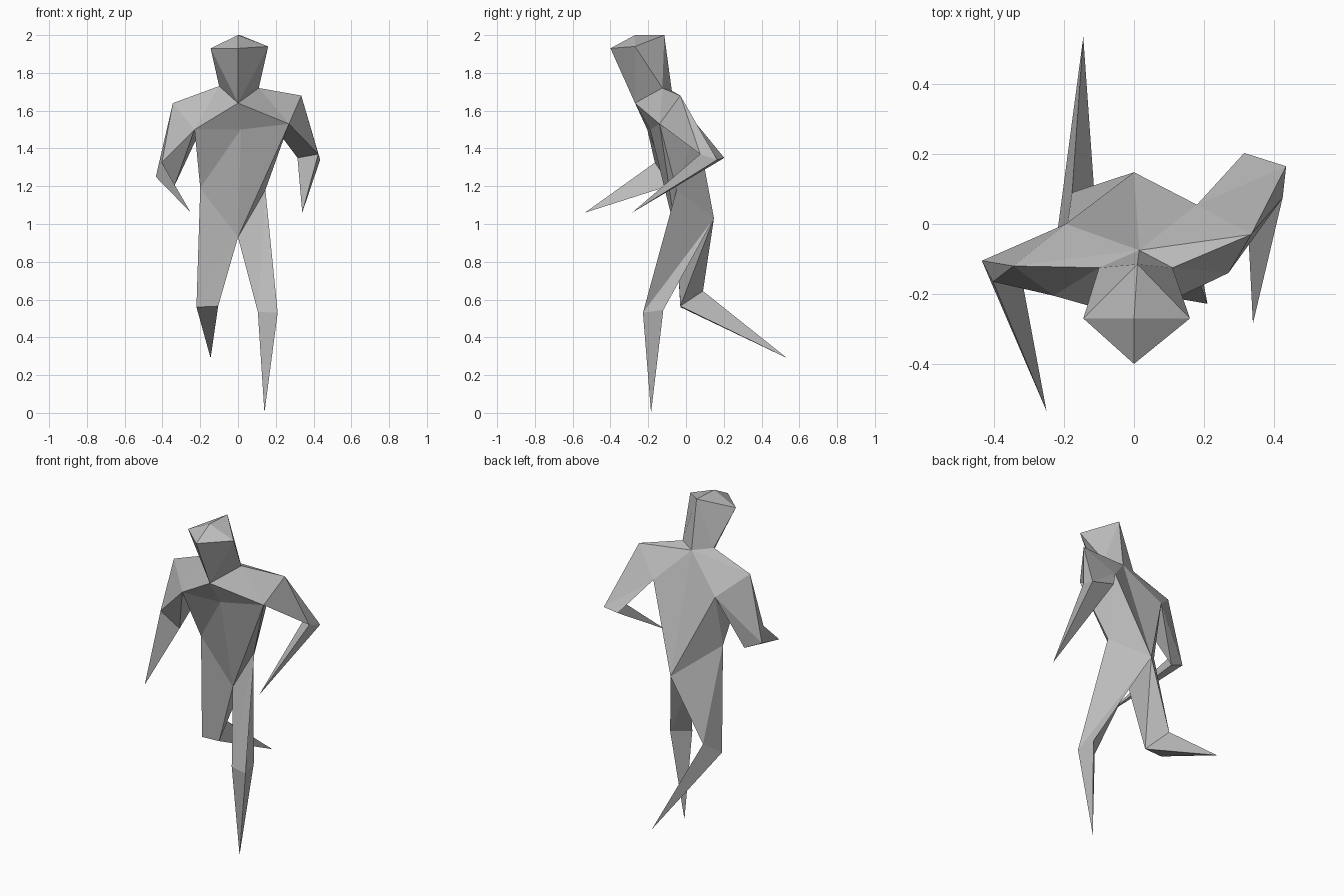
import bpy
import bmesh
from mathutils import Vector

cube = bpy.data.objects.get("Cube")
if cube:
    bpy.data.objects.remove(cube, do_unlink=True)

grey = bpy.data.materials.new("plain grey")
grey.use_nodes = True
tone = (0.5, 0.5, 0.5, 1)
grey.diffuse_color = tone
grey.node_tree.nodes["Principled BSDF"].inputs["Base Color"].default_value = tone


def build(name, faces):
    """Make a flat shaded object from faces given as tuples of points."""
    bm = bmesh.new()
    for face in faces:
        bm.faces.new([bm.verts.new(Vector(point)) for point in face])
    bmesh.ops.remove_doubles(bm, verts=bm.verts, dist=0.0005)
    bmesh.ops.recalc_face_normals(bm, faces=bm.faces)
    mesh = bpy.data.meshes.new(name)
    bm.to_mesh(mesh)
    bm.free()
    mesh.materials.append(grey)
    obj = bpy.data.objects.new(name, mesh)
    bpy.context.collection.objects.link(obj)
    return obj


def limb(name, root, joint, tip, forward=False):
    """Three-sided upper limb from root to joint, then a spike to the tip."""
    faces = []
    for i in range(len(root)):
        j = (i + 1) % len(root)
        a, b, c, d = root[i], root[j], joint[j], joint[i]
        faces += [(a, b, c), (a, c, d)] if forward else [(a, b, d), (b, c, d)]
        faces.append((d, c, tip))
    build(name, faces)


# Shared centre line points
chin = (0, -0.27, 1.64)
nape = (0.015, -0.075, 1.705)
chest = (0.015, -0.19, 1.5)
crotch = (0, -0.05, 0.93)
seat = (0, 0.148, 1.03)

# Landmarks on each side of the twisted running body
left = dict(
    temple=(0.16, -0.27, 1.94), neck=(0.11, -0.125, 1.72),
    shoulder=(0.335, -0.03, 1.68), front_armpit=(0.27, -0.14, 1.53),
    back_armpit=(0.18, 0.055, 1.53), waist=(0.145, -0.05, 1.18))
right = dict(
    temple=(-0.145, -0.27, 1.93), neck=(-0.1, -0.125, 1.73),
    shoulder=(-0.345, -0.12, 1.64), front_armpit=(-0.23, -0.205, 1.5),
    back_armpit=(-0.195, 0, 1.505), waist=(-0.2, -0.068, 1.19))

# Head: a wedge with a pointed brow that narrows to the chin
brow = (0, -0.4, 1.93)
crown = (0, -0.27, 2)
head_back = (0.01, -0.115, 2)
head_faces = []
for side in (left, right):
    temple, neck = side["temple"], side["neck"]
    head_faces += [
        (brow, temple, crown), (crown, temple, head_back),
        (brow, chin, temple), (temple, chin, neck),
        (temple, neck, head_back), (neck, nape, head_back)]
build("head", head_faces)

# Torso: open at the neck, armpits and hips, where the other parts join
torso_faces = []
for side in (left, right):
    neck, shoulder, waist = side["neck"], side["shoulder"], side["waist"]
    front, back = side["front_armpit"], side["back_armpit"]
    torso_faces += [
        (chin, neck, front), (neck, shoulder, front),
        (neck, nape, shoulder), (nape, back, shoulder),
        (chin, front, chest), (nape, seat, back),
        (back, seat, waist), (back, waist, front)]
    if side is left:
        torso_faces += [(chest, front, crotch), (front, waist, crotch)]
    else:
        torso_faces += [(chest, front, waist), (chest, waist, crotch)]
build("torso", torso_faces)

# Arms: bent elbows and pointed hands
def arm_root(side):
    return [side[key] for key in ("shoulder", "back_armpit", "front_armpit")]


limb("left_arm", arm_root(left),
     [(0.435, 0.165, 1.34), (0.315, 0.203, 1.35), (0.425, 0.075, 1.37)],
     (0.34, -0.285, 1.06))
limb("right_arm", arm_root(right),
     [(-0.435, -0.105, 1.25), (-0.335, -0.08, 1.205), (-0.403, -0.165, 1.325)],
     (-0.25, -0.535, 1.06))

# Legs: the left one stands, the right one kicks back
limb("left_leg", [left["waist"], seat, crotch],
     [(0.21, -0.228, 0.53), (0.19, -0.12, 0.545), (0.105, -0.21, 0.535)],
     (0.14, -0.185, 0))
limb("right_leg", [right["waist"], seat, crotch],
     [(-0.22, -0.03, 0.56), (-0.177, 0.09, 0.645), (-0.105, -0.03, 0.565)],
     (-0.145, 0.535, 0.29), forward=True)
